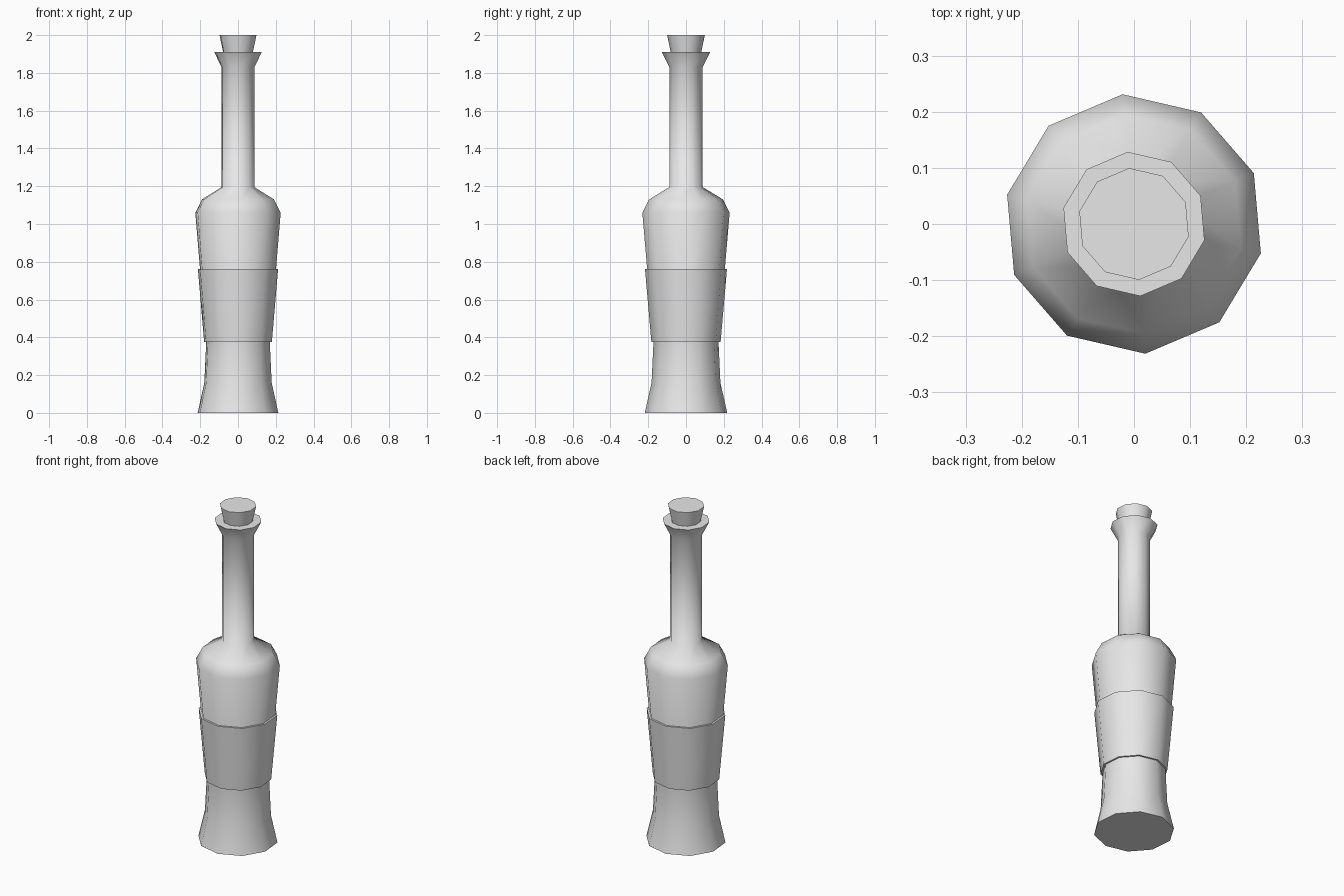
import bpy, bmesh, math

SIDES = 10
PHASE = math.radians(23)

cube = bpy.data.objects.get("Cube")
if cube:
    bpy.data.objects.remove(cube, do_unlink=True)

grey = bpy.data.materials.new("plain_grey")
grey.use_nodes = True
grey.diffuse_color = (0.8, 0.8, 0.8, 1)
grey.node_tree.nodes["Principled BSDF"].inputs["Base Color"].default_value = (0.8, 0.8, 0.8, 1)


def lathe(name, profile, closed_loop=False):
    """Turn (radius, height) points into a ten-sided solid."""
    bm = bmesh.new()
    rings = []
    for r, z in profile:
        rings.append([bm.verts.new((r * math.cos(PHASE + i * math.tau / SIDES),
                                    r * math.sin(PHASE + i * math.tau / SIDES), z))
                      for i in range(SIDES)])
    pairs = list(zip(rings, rings[1:]))
    if closed_loop:
        pairs.append((rings[-1], rings[0]))
    else:
        bm.faces.new(rings[0])
        bm.faces.new(rings[-1])
    for low, high in pairs:
        for i in range(SIDES):
            j = (i + 1) % SIDES
            bm.faces.new((low[i], low[j], high[j], high[i]))
    bmesh.ops.recalc_face_normals(bm, faces=bm.faces[:])
    mesh = bpy.data.meshes.new(name)
    bm.to_mesh(mesh)
    bm.free()
    mesh.materials.append(grey)
    obj = bpy.data.objects.new(name, mesh)
    bpy.context.collection.objects.link(obj)
    bpy.ops.object.select_all(action='DESELECT')
    obj.select_set(True)
    bpy.context.view_layer.objects.active = obj
    bpy.ops.object.shade_smooth_by_angle(angle=math.radians(70))
    return obj


# Glass body: flared foot, waist, shoulder, neck and lip
lathe("bottle_body", [(0.219, 0), (0.183, 0.16), (0.173, 0.37), (0.232, 1.06),
                      (0.196, 1.13), (0.089, 1.195), (0.089, 1.83), (0.129, 1.91)])

# Label sleeve wrapped round the middle
lathe("label_sleeve", [(0.184, 0.375), (0.218, 0.763), (0.2, 0.763), (0.17, 0.375)],
      closed_loop=True)

# Tapered stopper
lathe("cork", [(0.075, 1.88), (0.1, 2.0)])
